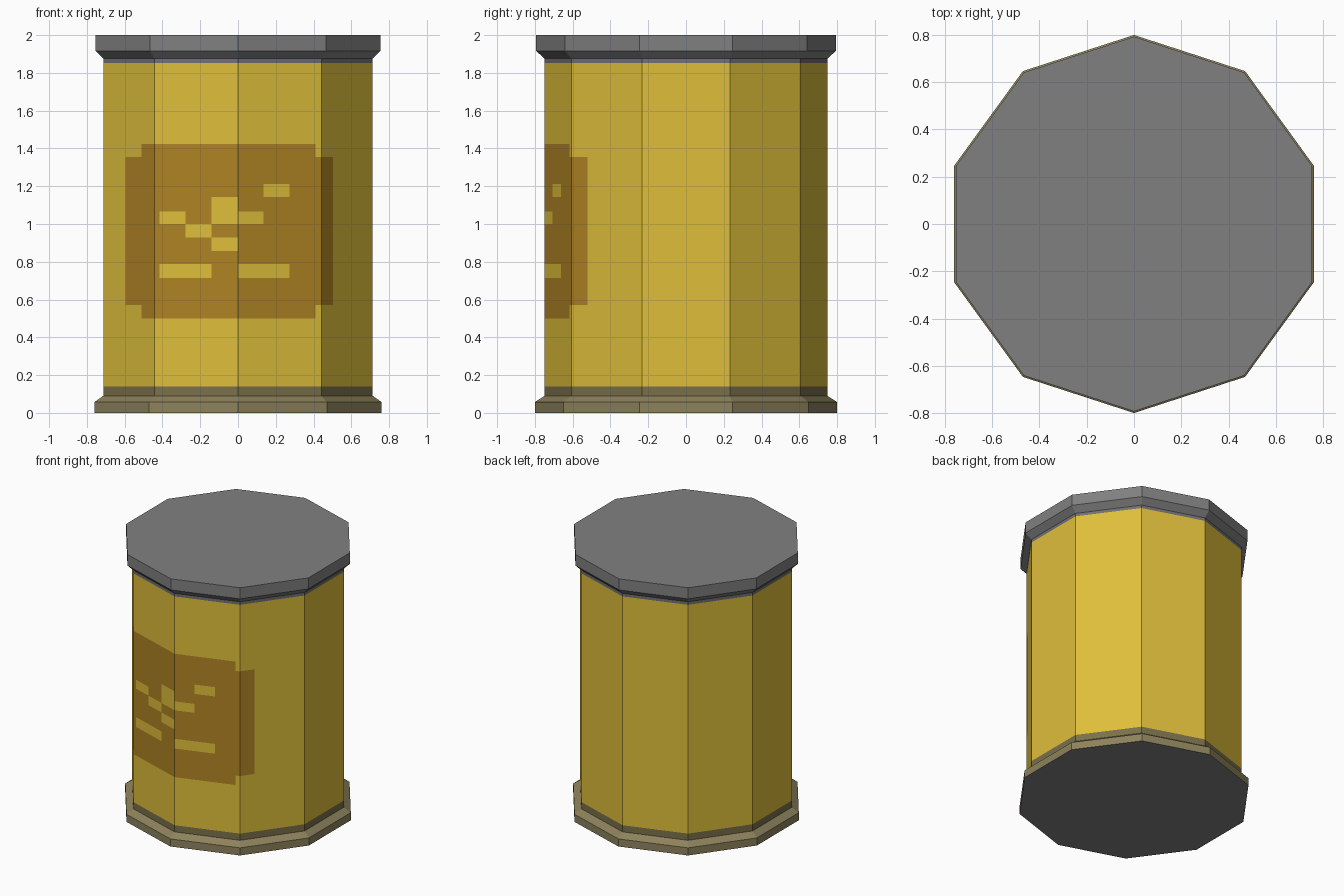
import bpy, bmesh, math

if "Cube" in bpy.data.objects:
    bpy.data.objects.remove(bpy.data.objects["Cube"])

SIDES = 10


def material(name, rgb):
    m = bpy.data.materials.new(name)
    lin = [(c / 255 / 12.92) if c < 11 else ((c / 255 + 0.055) / 1.055) ** 2.4 for c in rgb]
    m.diffuse_color = (*lin, 1)
    m.use_nodes = True
    m.node_tree.nodes["Principled BSDF"].inputs["Base Color"].default_value = m.diffuse_color
    return m


yellow = material("yellow paint", (222, 190, 58))
brown = material("brown label", (175, 131, 36))
grey = material("lid grey", (128, 128, 128))
dark_grey = material("lid seam grey", (112, 112, 118))
tan = material("base tan", (141, 130, 92))
dark_tan = material("base seam tan", (122, 112, 74))


def corners(r):
    # decagon with a corner pointing to the front, starting there
    return [(r * math.sin(2 * math.pi * i / SIDES), -r * math.cos(2 * math.pi * i / SIDES))
            for i in range(SIDES)]


def loft(name, rings, mats, pick, cap_bottom=None, cap_top=None):
    """Skin a stack of (outline, z) rings; pick(centre) gives the material slot."""
    bm = bmesh.new()
    rows = [[bm.verts.new((x, y, z)) for x, y in outline] for outline, z in rings]
    n = len(rows[0])
    for a, b in zip(rows, rows[1:]):
        for i in range(n):
            j = (i + 1) % n
            f = bm.faces.new((a[i], a[j], b[j], b[i]))
            f.material_index = pick(f.calc_center_median())
    if cap_bottom is not None:
        bm.faces.new(rows[0][::-1]).material_index = cap_bottom
    if cap_top is not None:
        bm.faces.new(rows[-1]).material_index = cap_top
    me = bpy.data.meshes.new(name)
    bm.to_mesh(me)
    bm.free()
    for m in mats:
        me.materials.append(m)
    ob = bpy.data.objects.new(name, me)
    bpy.context.collection.objects.link(ob)
    return ob


# base rim with flared foot
loft("base_rim",
     [(corners(r), z) for r, z in ((0.8, 0), (0.8, 0.057), (0.75, 0.09), (0.75, 0.14))],
     [tan, dark_tan, grey], lambda c: 1 if c.z > 0.09 else 0, cap_bottom=2)

# lid with flared edge
loft("lid",
     [(corners(r), z) for r, z in ((0.75, 1.852), (0.75, 1.875), (0.793, 1.917), (0.793, 2.0))],
     [grey, dark_grey], lambda c: 1 if c.z < 1.875 else 0, cap_top=0)

# drum wall, cut in front so the label follows the facets
ring = corners(0.75)
front = [ring[i] for i in (-2, -1, 0, 1, 2)]
back = ring[3:8]
cuts_x = [-0.596, -0.511, -0.415, -0.277, -0.14, 0.135, 0.273, 0.411, 0.503]
cuts_z = [0.14, 0.5, 0.571, 0.714, 0.787, 0.857, 0.929, 1.0, 1.067, 1.142, 1.212, 1.354, 1.423, 1.852]


def on_facet(x):
    for (x0, y0), (x1, y1) in zip(front, front[1:]):
        if x0 <= x <= x1:
            return (x, y0 + (y1 - y0) * (x - x0) / (x1 - x0))


outline = sorted(front + [on_facet(x) for x in cuts_x]) + back

# bare patches in the label: x range, z range
patches = [(-0.415, -0.14, 0.714, 0.787), (0, 0.273, 0.714, 0.787),
           (-0.14, 0, 0.857, 0.929), (-0.277, -0.14, 0.929, 1.0),
           (-0.415, -0.277, 1.0, 1.067), (-0.14, 0, 1.0, 1.142),
           (0, 0.135, 1.0, 1.067), (0.135, 0.273, 1.142, 1.212)]


def inside(c, box):
    return box[0] < c.x < box[1] and box[2] < c.z < box[3]


def label_rule(c):
    if c.y > -0.3:
        return 0
    label = inside(c, (-0.596, 0.503, 0.571, 1.354)) or inside(c, (-0.511, 0.411, 0.5, 1.423))
    return 1 if label and not any(inside(c, p) for p in patches) else 0


loft("drum_wall", [(outline, z) for z in cuts_z], [yellow, brown], label_rule)
